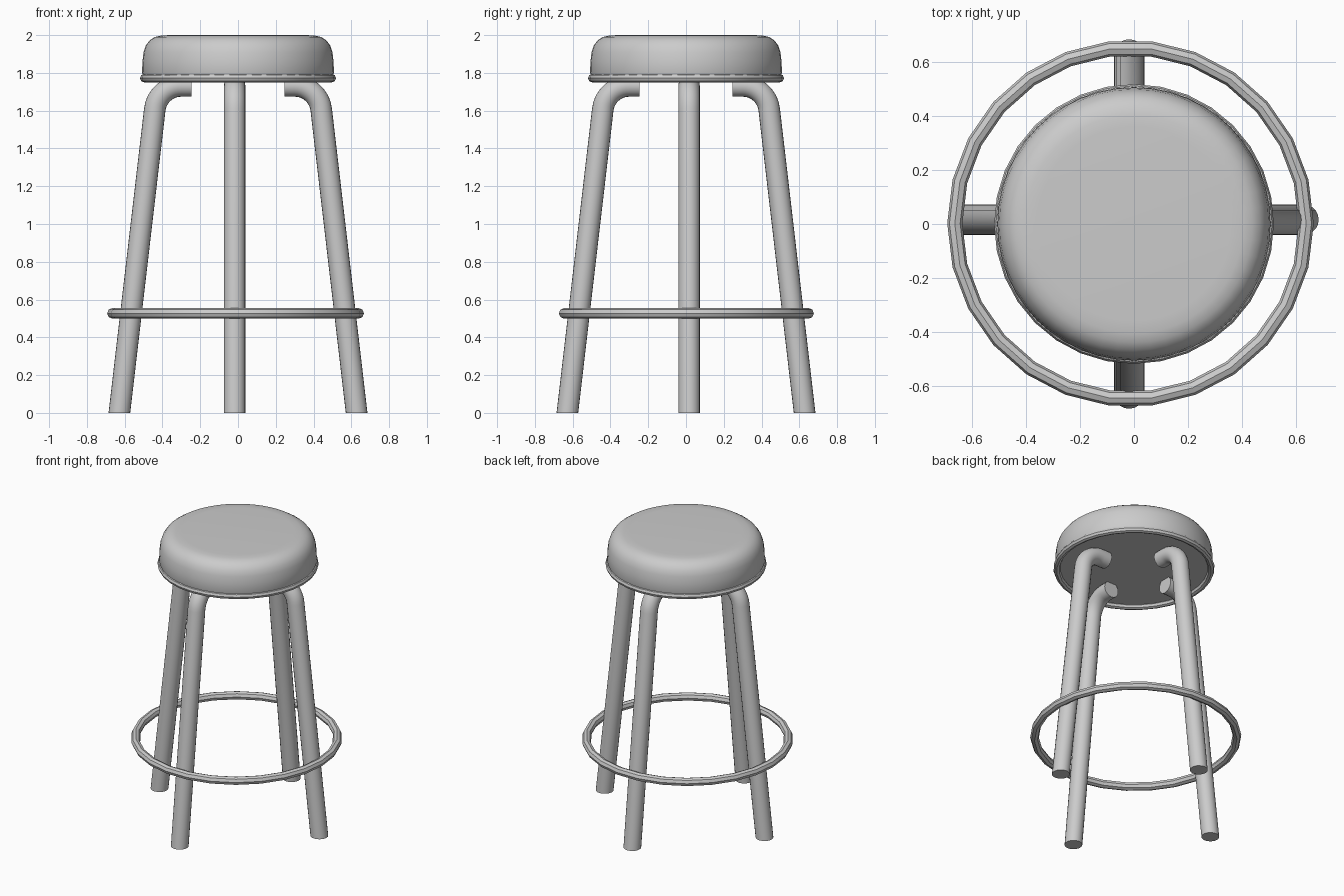
import bpy, bmesh, math
from mathutils import Vector, Matrix

cube = bpy.data.objects.get("Cube")
if cube:
    bpy.data.objects.remove(cube, do_unlink=True)

# One grey for the whole stool
grey = bpy.data.materials.new("light_grey")
grey.use_nodes = True
colour = (0.6, 0.6, 0.6, 1)
grey.diffuse_color = colour
grey.node_tree.nodes["Principled BSDF"].inputs["Base Color"].default_value = colour


def finish(obj):
    obj.data.materials.clear()
    obj.data.materials.append(grey)
    bpy.ops.object.select_all(action="DESELECT")
    obj.select_set(True)
    bpy.context.view_layer.objects.active = obj
    bpy.ops.object.shade_smooth_by_angle(angle=math.radians(40))


def make_object(name, bm):
    bmesh.ops.recalc_face_normals(bm, faces=bm.faces)
    mesh = bpy.data.meshes.new(name)
    bm.to_mesh(mesh)
    bm.free()
    obj = bpy.data.objects.new(name, mesh)
    bpy.context.collection.objects.link(obj)
    finish(obj)


def bridge(bm, rings):
    for a, b in zip(rings, rings[1:]):
        for i in range(len(a)):
            j = (i + 1) % len(a)
            bm.faces.new((a[i], a[j], b[j], b[i]))
    bm.faces.new(rings[0])
    bm.faces.new(rings[-1])


def lathe(name, profile, sides):
    bm = bmesh.new()
    turn = math.tau / sides
    bridge(bm, [[bm.verts.new((r * math.cos(i * turn), r * math.sin(i * turn), z))
                 for i in range(sides)] for r, z in profile])
    make_object(name, bm)


def torus(name, location, major, minor, segments):
    bpy.ops.mesh.primitive_torus_add(location=location, major_radius=major, minor_radius=minor,
                                     major_segments=segments, minor_segments=8)
    obj = bpy.context.object
    obj.name = name
    finish(obj)


def leg(name, angle, sideways, radius=0.057, sides=20):
    foot, corner, tip = Vector((0.628, 0, 0)), Vector((0.426, 0, 1.731)), Vector((0.247, 0, 1.731))
    up, inward = (corner - foot).normalized(), (tip - corner).normalized()
    bend = up.angle(inward)
    cut = 0.126
    r = cut / math.tan(bend / 2)
    start = corner - up * cut
    to_centre = (inward - up * up.dot(inward)).normalized()
    # Straight shaft, rounded bend, short horizontal end
    path = [(foot, up)]
    for i in range(11):
        a = bend * i / 10
        path.append((start + up * r * math.sin(a) + to_centre * r * (1 - math.cos(a)),
                     up * math.cos(a) + to_centre * math.sin(a)))
    path.append((tip, inward))
    side = Vector((0, 1, 0))
    bm = bmesh.new()
    rings = []
    for p, t in path:
        n = side.cross(t)
        rings.append([bm.verts.new(p + radius * (n * math.cos(k) + side * math.sin(k)))
                      for k in (math.tau * i / sides for i in range(sides))])
    # Foot cut level with the floor
    for v in rings[0]:
        v.co -= up * (v.co.z / up.z)
    bridge(bm, rings)
    bm.transform(Matrix.Translation(sideways) @ Matrix.Rotation(angle, 4, "Z"))
    make_object(name, bm)


# Padded seat and its rim
lathe("seat_cushion", [(0.5, 1.775), (0.508, 1.8), (0.506, 1.86), (0.5, 1.91), (0.488, 1.945),
                       (0.468, 1.972), (0.44, 1.99), (0.405, 1.998), (0.36, 2.0)], 48)
torus("seat_rim", (0, 0, 1.772), 0.497, 0.022, 32)

# Four bent tube legs
for i, name in enumerate(("left_leg", "back_leg", "right_leg", "front_leg")):
    leg(name, i * math.pi / 2, (-0.018, 0, 0) if i % 2 else (0, 0.016, 0))

# Foot ring
torus("foot_ring", (-0.013, 0.002, 0.527), 0.652, 0.028, 26)
